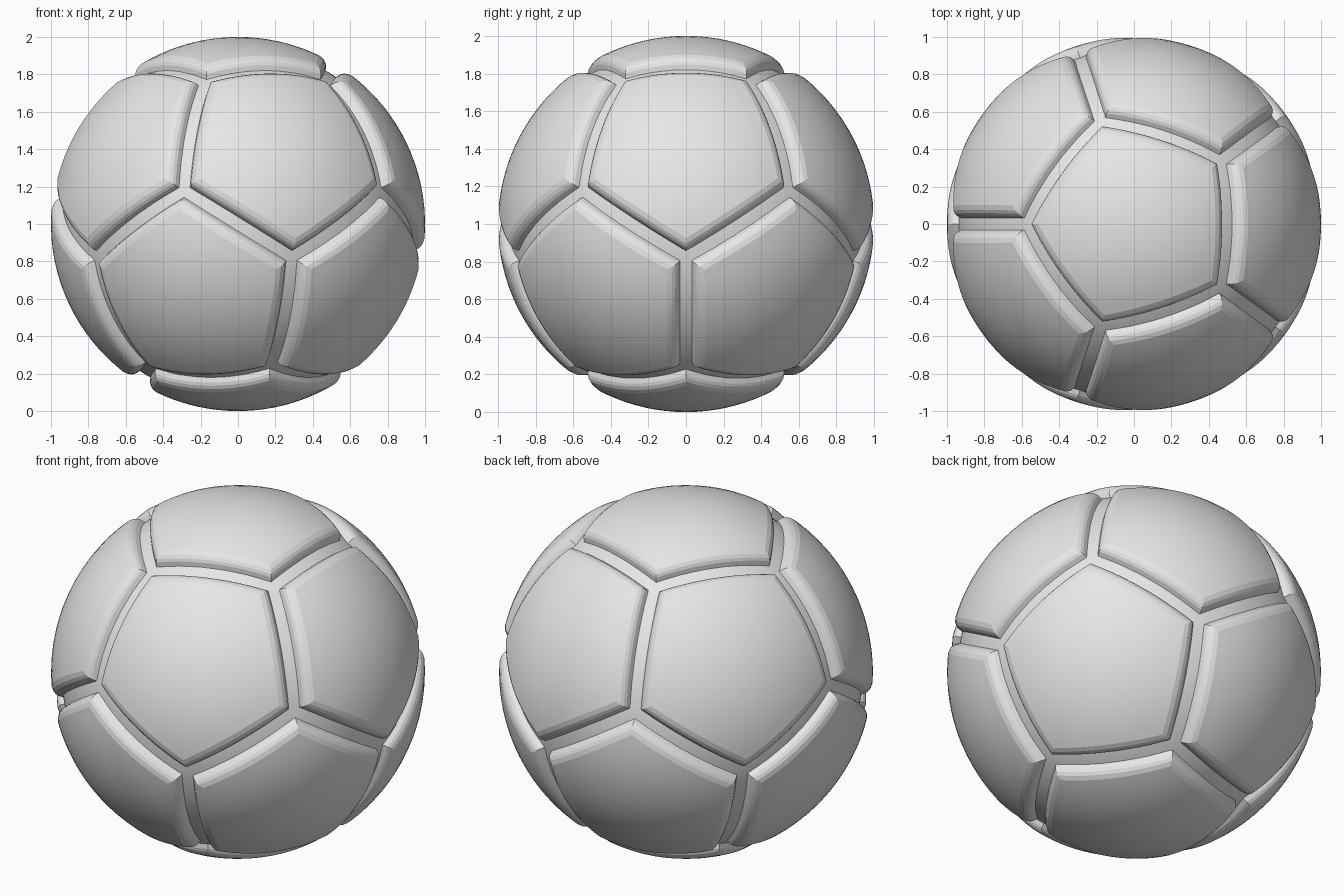
import bpy, bmesh, math
from mathutils import Vector, Matrix

if "Cube" in bpy.data.objects:
    bpy.data.objects.remove(bpy.data.objects["Cube"])

CENTRE = Vector((0, 0, 1))
HALF = 31.717          # degrees from a panel centre to the middle of its edge
SEG = 14               # subdivisions along each pentagon side

grey = bpy.data.materials.new("light_grey")
grey.diffuse_color = (0.8, 0.8, 0.8, 1)
grey.use_nodes = True
grey.node_tree.nodes["Principled BSDF"].inputs["Base Color"].default_value = grey.diffuse_color


def finish(bm, name, sharp_deg):
    bmesh.ops.recalc_face_normals(bm, faces=bm.faces)
    for f in bm.faces:
        f.smooth = True
    for e in bm.edges:
        e.smooth = e.calc_face_angle(0) < math.radians(sharp_deg)
    me = bpy.data.meshes.new(name)
    bm.to_mesh(me)
    bm.free()
    me.materials.append(grey)
    ob = bpy.data.objects.new(name, me)
    ob.location = CENTRE
    bpy.context.collection.objects.link(ob)
    return ob


# Panel section: (angle in from the seam, radius), from groove floor to crown
SECTION = [(1.7, 0.935), (2.7, 0.970), (3.4, 0.983), (4.4, 0.9935), (5.9, 1.0)]
RINGS = [(math.tan(math.radians(HALF - a)), r) for a, r in SECTION]
inner = RINGS[-1][0]
RINGS += [(inner * (1 - k / 9), 1.0) for k in range(1, 9)]


def pentagon_points(apothem, radius):
    """Pentagon in the tangent plane (one side facing +x), pushed onto a sphere."""
    rad = apothem / math.cos(math.pi / 5)
    corners = [Vector((rad * math.cos(math.radians(36 + 72 * i)),
                       rad * math.sin(math.radians(36 + 72 * i)), 1)) for i in range(5)]
    return [corners[i].lerp(corners[(i + 1) % 5], j / SEG).normalized() * radius
            for i in range(5) for j in range(SEG)]


def panel(name, rotation):
    bm = bmesh.new()
    loops = [[bm.verts.new(p) for p in pentagon_points(a, r)] for a, r in RINGS]
    n = 5 * SEG
    for lo, hi in zip(loops, loops[1:]):
        for i in range(n):
            j = (i + 1) % n
            bm.faces.new((lo[i], lo[j], hi[j], hi[i]))
    top = bm.verts.new((0, 0, 1))
    for i in range(n):
        bm.faces.new((loops[-1][i], loops[-1][(i + 1) % n], top))
    bm.transform(rotation.to_4x4())
    # open shell: make sure normals point outwards
    bmesh.ops.recalc_face_normals(bm, faces=bm.faces)
    if sum(f.normal.dot(f.calc_center_median()) for f in bm.faces) < 0:
        bmesh.ops.reverse_faces(bm, faces=bm.faces)
    finish(bm, name, 10)


# Groove floor: inner ball
bm = bmesh.new()
bmesh.ops.create_icosphere(bm, subdivisions=5, radius=0.945)
finish(bm, "inner_ball", 30)

# Twelve panels: cap, upper ring, lower ring, base
tilt = math.atan(2)
flip = Matrix.Rotation(math.pi, 3, 'Y')
panel("top_panel", Matrix.Identity(3))
panel("bottom_panel", flip)
for k in range(5):
    # half turn about the panel's own axis puts its side against the cap
    upper = (Matrix.Rotation(math.radians(72 * k), 3, 'Z')
             @ Matrix.Rotation(tilt, 3, 'Y') @ Matrix.Rotation(math.pi, 3, 'Z'))
    panel(f"upper_panel_{k + 1}", upper)
    panel(f"lower_panel_{k + 1}", flip @ upper)
